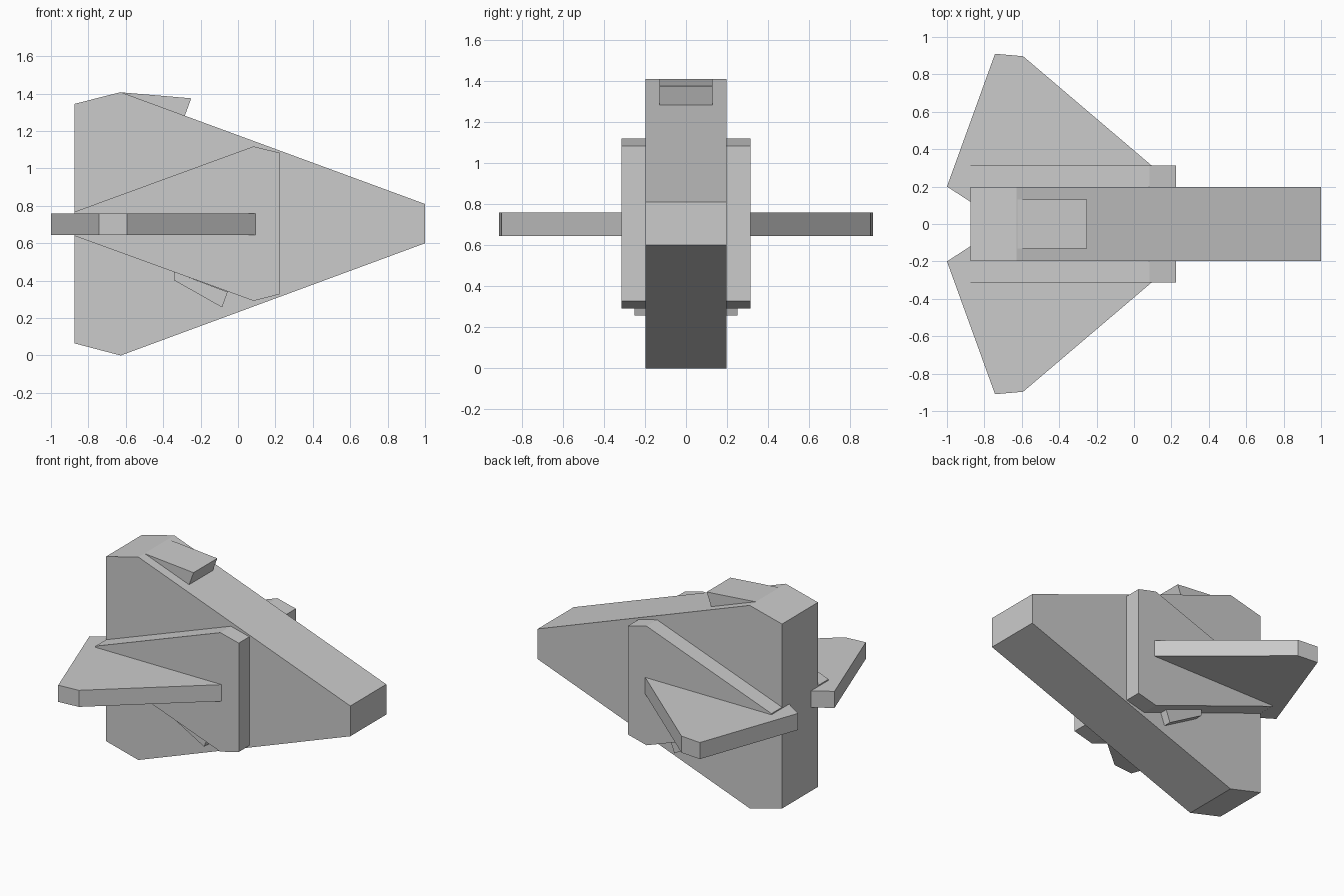
import bpy
import bmesh

if "Cube" in bpy.data.objects:
    bpy.data.objects.remove(bpy.data.objects["Cube"])


def prism(name, outline, axis, lo, hi):
    """Extrude a 2D outline: axis 'y' takes (x, z) points, axis 'z' takes (x, y)."""
    def place(p, d):
        return (p[0], d, p[1]) if axis == 'y' else (p[0], p[1], d)
    bm = bmesh.new()
    a = [bm.verts.new(place(p, lo)) for p in outline]
    b = [bm.verts.new(place(p, hi)) for p in outline]
    n = len(outline)
    bm.faces.new(a)
    bm.faces.new(b[::-1])
    for i in range(n):
        j = (i + 1) % n
        bm.faces.new((a[j], a[i], b[i], b[j]))
    bmesh.ops.recalc_face_normals(bm, faces=bm.faces[:])
    mesh = bpy.data.meshes.new(name)
    bm.to_mesh(mesh)
    bm.free()
    obj = bpy.data.objects.new(name, mesh)
    bpy.context.collection.objects.link(obj)
    return obj


# Central wedge-shaped hull
prism("hull", [(-0.875, 0.065), (-0.627, 0.0), (1.0, 0.60), (1.0, 0.81),
               (-0.627, 1.408), (-0.875, 1.345)], 'y', -0.197, 0.197)

# Cockpit wedge on the upper slope
prism("cockpit", [(-0.627, 1.407), (-0.25, 1.375), (-0.285, 1.28),
                  (-0.40, 1.29)], 'y', -0.13, 0.13)

side_outline = [(-0.875, 0.64), (0.083, 0.292), (0.225, 0.328),
                (0.225, 1.083), (0.083, 1.118), (-0.875, 0.768)]
gun_outline = [(-0.343, 0.447), (-0.343, 0.403), (-0.085, 0.257), (-0.055, 0.34)]
wing_outline = [(-1.0, 0.2), (-0.743, 0.91), (-0.593, 0.897),
                (0.095, 0.312), (0.095, 0.15), (-0.83, 0.09)]

# Mirrored side engines, guns and wings
for side, s in (("right", -1), ("left", 1)):
    prism(side + "_engine", side_outline, 'y', s * 0.19, s * 0.313)
    prism(side + "_gun", gun_outline, 'y', s * 0.19, s * 0.25)
    prism(side + "_wing", [(x, s * y) for x, y in wing_outline], 'z', 0.645, 0.76)
